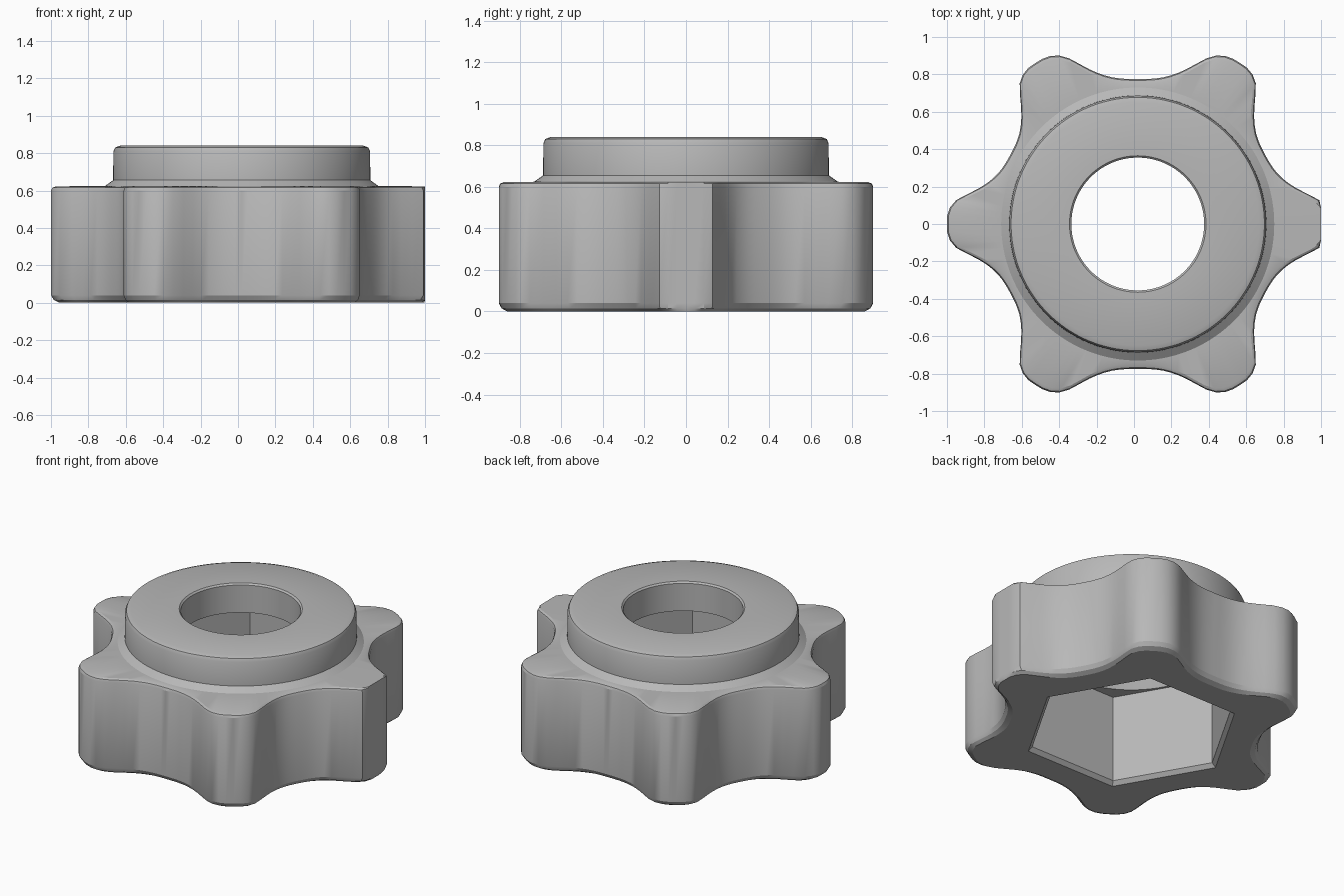
import bpy, bmesh, math

if "Cube" in bpy.data.objects:
    bpy.data.objects.remove(bpy.data.objects["Cube"], do_unlink=True)

STEPS = 144
CENTRE_X = 0.02
CUT_X = 1.0
# Lobe radius from tip to valley, one value every 2.5 degrees
LOBE = [1.02, 1.02, 1.008, 0.98, 0.925, 0.876, 0.84,
        0.815, 0.797, 0.786, 0.779, 0.776, 0.775]


def lobed(inset=0.0):
    """Six-lobed grip outline with the +x lobe cut flat."""
    def radius(a):
        # The four diagonal lobes are broader on the side facing the x axis
        warped = math.degrees(a) + 2.8 * math.sin(2 * a) ** 3
        t = abs((warped + 30) % 60 - 30) / 2.5
        i = min(int(t), len(LOBE) - 2)
        r = LOBE[i] + (LOBE[i + 1] - LOBE[i]) * (t - i) - inset
        if math.cos(a) > 0.5:
            r = min(r, (CUT_X - CENTRE_X) / math.cos(a))
        return r
    return radius


def circle(r):
    return lambda a: r


def hexagon(r):
    """Hexagon with its corners pointing at the lobes."""
    apothem = r * math.cos(math.pi / 6)
    return lambda a: apothem / math.cos(a % (math.pi / 3) - math.pi / 6)


# Cross-section: outer grip, collar, bore, then the nut socket
sections = [
    (lobed(0.045), 0.0),
    (lobed(0.015), 0.015),
    (lobed(), 0.04),
    (lobed(), 0.60),
    (lobed(0.007), 0.615),
    (lobed(0.025), 0.622),
    (circle(0.73), 0.625),
    (circle(0.688), 0.655),
    (circle(0.686), 0.81),
    (circle(0.677), 0.83),
    (circle(0.65), 0.84),
    (circle(0.365), 0.84),
    (circle(0.355), 0.83),
    (circle(0.355), 0.65),
    (circle(0.50), 0.65),
    (circle(0.53), 0.597),
    (hexagon(0.625), 0.595),
    (hexagon(0.625), 0.025),
    (hexagon(0.65), 0.0),
]

bm = bmesh.new()
rings = []
for radius, z in sections:
    ring = []
    for k in range(STEPS):
        a = 2 * math.pi * k / STEPS
        r = radius(a)
        ring.append(bm.verts.new((CENTRE_X + r * math.cos(a), r * math.sin(a), z)))
    rings.append(ring)

# Join neighbouring rings, closing the last one back to the first
for i, low in enumerate(rings):
    high = rings[(i + 1) % len(rings)]
    for k in range(STEPS):
        n = (k + 1) % STEPS
        bm.faces.new((low[k], low[n], high[n], high[k]))
bmesh.ops.recalc_face_normals(bm, faces=bm.faces)

mesh = bpy.data.meshes.new("knob_body")
bm.to_mesh(mesh)
bm.free()
knob = bpy.data.objects.new("knob_body", mesh)
bpy.context.collection.objects.link(knob)

# Plain grey plastic
grey = bpy.data.materials.new("grey_plastic")
grey.use_nodes = True
colour = (0.48, 0.48, 0.48, 1.0)
grey.diffuse_color = colour
grey.node_tree.nodes["Principled BSDF"].inputs["Base Color"].default_value = colour
mesh.materials.append(grey)

# Smooth curves, sharp edges
bpy.ops.object.select_all(action="DESELECT")
knob.select_set(True)
bpy.context.view_layer.objects.active = knob
bpy.ops.object.shade_smooth_by_angle(angle=math.radians(25))
